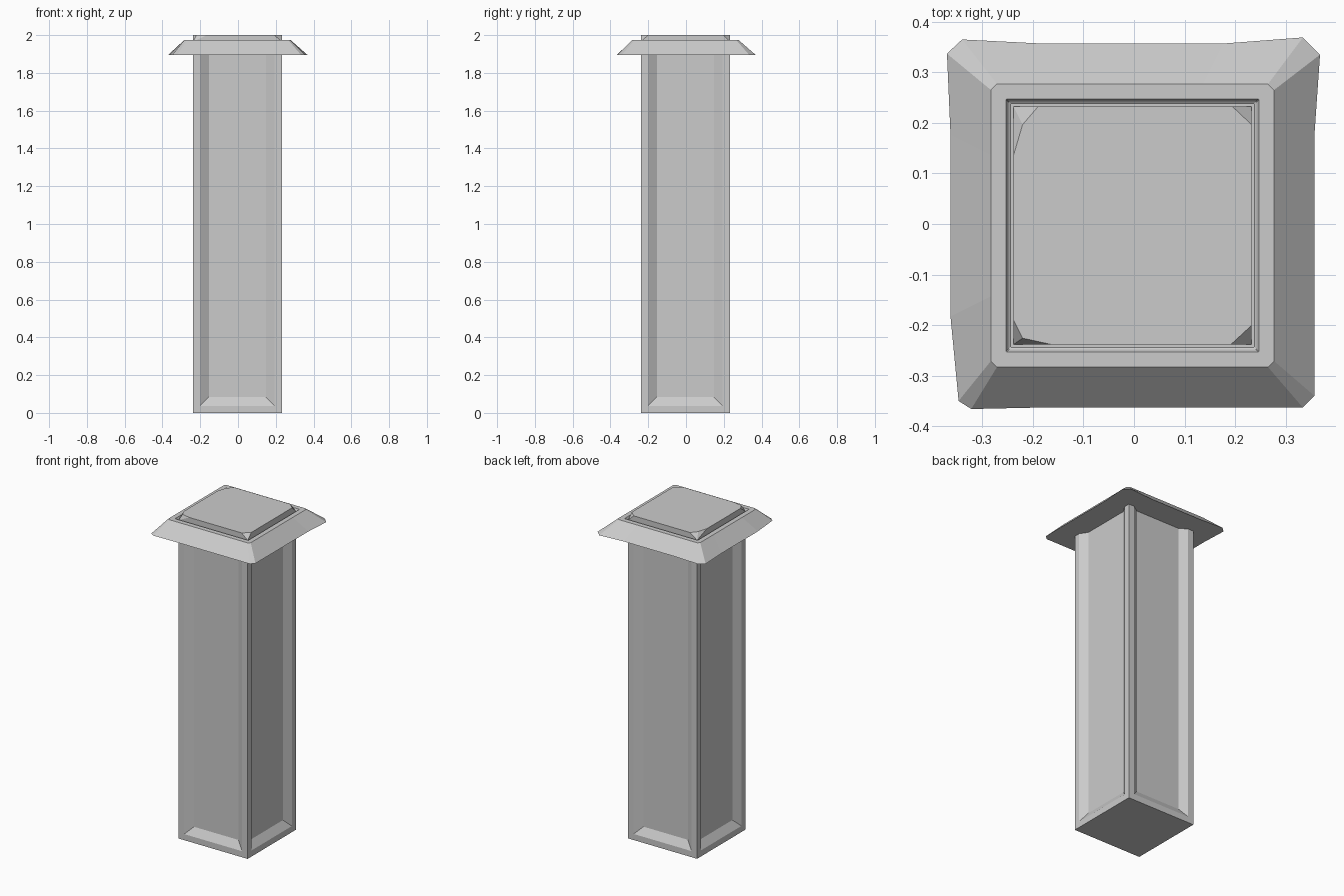
import bpy
import bmesh
from mathutils import Vector

cube = bpy.data.objects.get("Cube")
if cube:
    bpy.data.objects.remove(cube, do_unlink=True)

stone = bpy.data.materials.new("light grey stone")
stone.use_nodes = True
GREY = (0.6, 0.6, 0.6, 1)
stone.diffuse_color = GREY
stone.node_tree.nodes["Principled BSDF"].inputs["Base Color"].default_value = GREY


def finish(bm, name):
    bmesh.ops.recalc_face_normals(bm, faces=bm.faces[:])
    mesh = bpy.data.meshes.new(name)
    bm.to_mesh(mesh)
    bm.free()
    mesh.materials.append(stone)
    obj = bpy.data.objects.new(name, mesh)
    bpy.context.collection.objects.link(obj)
    return obj


# Shaft: square post with a sunken bevelled panel on each side
HALF, MID, TOP = 0.235, -0.003, 2.0
bm = bmesh.new()
bmesh.ops.create_cube(bm, size=1)
for v in bm.verts:
    v.co = (v.co.x * 2 * HALF + MID, v.co.y * 2 * HALF + MID, (v.co.z + 0.5) * TOP)
bm.normal_update()
sides = [f for f in bm.faces if abs(f.normal.z) < 0.5]
bmesh.ops.inset_individual(bm, faces=sides, thickness=0.053)
bmesh.ops.inset_individual(bm, faces=sides, thickness=0.065, depth=-0.03)

# Chipped top corners: side signs, cut along x, cut along y, cut depth
chips = [(1, 1, 0.037, 0.035, 0.035), (1, -1, 0.04, 0.037, 0.035),
         (-1, 1, 0.048, 0.056, 0.035), (-1, 1, 0.028, 0.095, 0.035),
         (-1, -1, 0.024, 0.047, 0.035), (-1, -1, 0.073, 0.016, 0.035)]
for sx, sy, dx, dy, dz in chips:
    corner = Vector((MID + sx * HALF, MID + sy * HALF, TOP))
    normal = Vector((sx / dx, sy / dy, 1 / dz)).normalized()
    cut = bmesh.ops.bisect_plane(bm, geom=bm.verts[:] + bm.edges[:] + bm.faces[:],
                                 plane_co=corner - Vector((0, 0, dz)),
                                 plane_no=normal, clear_outer=True)
    rim = [e for e in cut["geom_cut"] if isinstance(e, bmesh.types.BMEdge)]
    bmesh.ops.holes_fill(bm, edges=rim, sides=0)
finish(bm, "post_shaft")


# Cap: sloped collar lofted through rings of four points per corner
def ring(half, chamfer, z):
    pts = []
    for sx, sy in ((1, 1), (-1, 1), (-1, -1), (1, -1)):
        c = [(half, half * 0.5), (half, half - chamfer),
             (half - chamfer, half), (half * 0.5, half)]
        if sx * sy < 0:
            c.reverse()
        pts += [(MID + sx * x, MID + sy * y, z) for x, y in c]
    return pts


eave = ring(0.36, 0.03, 1.895)
# Worn, slightly flared eave corners
flared = {1: (0.368, 0.335), 2: (0.334, 0.369), 5: (-0.34, 0.365), 6: (-0.37, 0.337),
          9: (-0.347, -0.35), 10: (-0.322, -0.366), 13: (0.334, -0.363), 14: (0.357, -0.34)}
for i, (x, y) in flared.items():
    eave[i] = (x, y, 1.895)

rings = [ring(0.2, 0.002, 1.895), eave, ring(0.28, 0.012, 1.975), ring(0.25, 0.001, 1.975),
         ring(0.245, 0.001, 1.965), ring(0.241, 0.001, 1.962), ring(0.2, 0.001, 1.962)]
bm = bmesh.new()
loops = [[bm.verts.new(p) for p in r] for r in rings]
for low, high in zip(loops, loops[1:] + loops[:1]):
    for i in range(len(low)):
        j = (i + 1) % len(low)
        bm.faces.new((low[i], low[j], high[j], high[i]))
finish(bm, "cap_collar")
